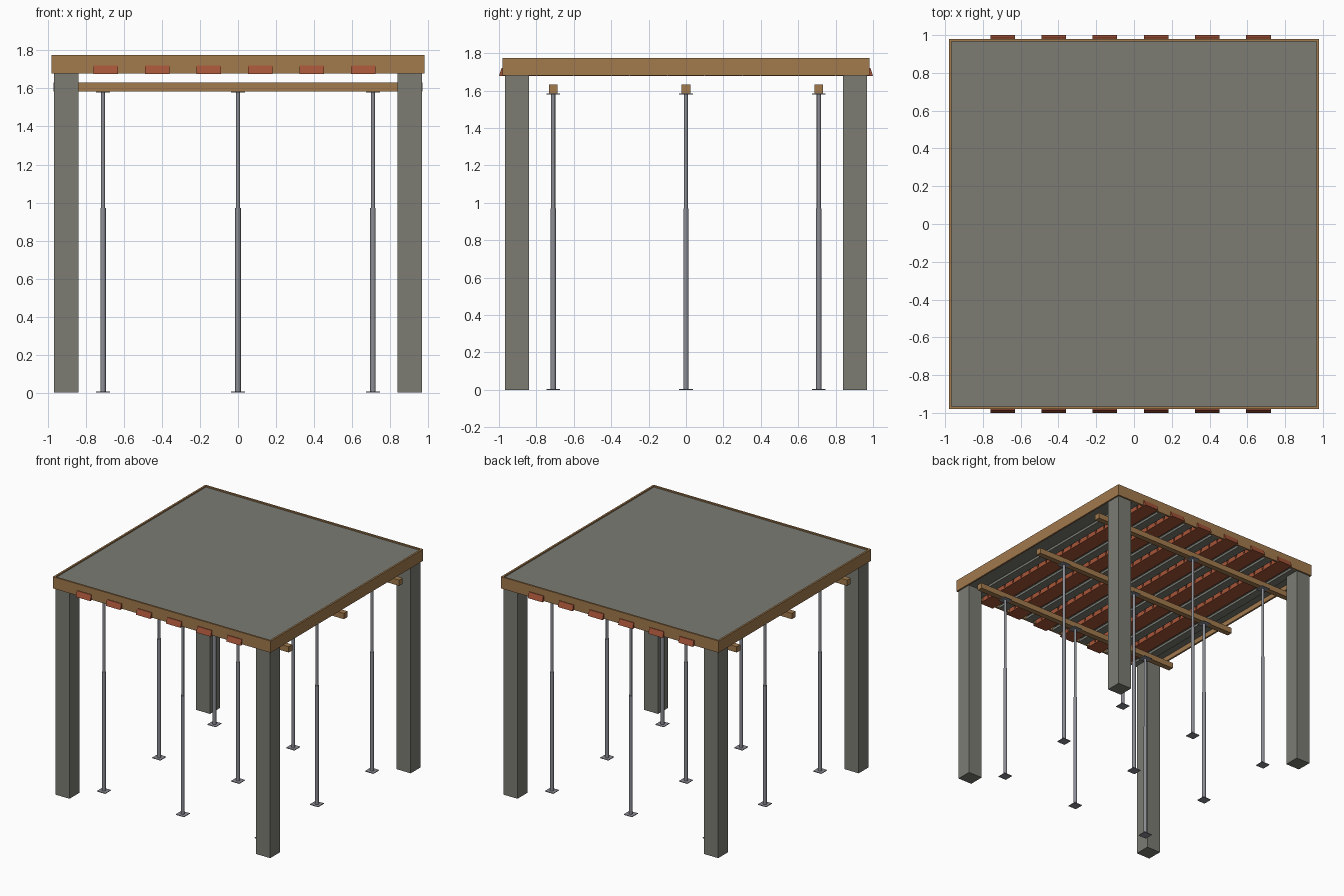
import bpy
import bmesh
from mathutils import Matrix, Vector

if "Cube" in bpy.data.objects:
    bpy.data.objects.remove(bpy.data.objects["Cube"], do_unlink=True)


def make_material(name, r, g, b):
    mat = bpy.data.materials.new(name)
    mat.use_nodes = True
    mat.diffuse_color = (r, g, b, 1)
    mat.node_tree.nodes["Principled BSDF"].inputs["Base Color"].default_value = (r, g, b, 1)
    return mat


CONCRETE = make_material("concrete grey", 0.20, 0.20, 0.175)
WOOD = make_material("timber brown", 0.36, 0.195, 0.075)
CLAY = make_material("fired clay red", 0.38, 0.09, 0.04)
STEEL = make_material("prop steel", 0.26, 0.27, 0.30)


def add_box(bm, x0, x1, y0, y1, z0, z1):
    size = Matrix.Diagonal((x1 - x0, y1 - y0, z1 - z0, 1))
    centre = Matrix.Translation(((x0 + x1) / 2, (y0 + y1) / 2, (z0 + z1) / 2))
    return bmesh.ops.create_cube(bm, size=1, matrix=centre @ size)["verts"]


def add_tube(bm, x, y, z0, z1, radius):
    bmesh.ops.create_cone(bm, cap_ends=True, segments=16, radius1=radius, radius2=radius,
                          depth=z1 - z0, matrix=Matrix.Translation((x, y, (z0 + z1) / 2)))


def finish(bm, name, mat, smooth=False):
    mesh = bpy.data.meshes.new(name)
    bm.to_mesh(mesh)
    bm.free()
    mesh.materials.append(mat)
    obj = bpy.data.objects.new(name, mesh)
    bpy.context.collection.objects.link(obj)
    if smooth:
        bpy.ops.object.select_all(action="DESELECT")
        obj.select_set(True)
        bpy.context.view_layer.objects.active = obj
        bpy.ops.object.shade_smooth_by_angle()
    return obj


def box_object(name, mat, *bounds):
    bm = bmesh.new()
    add_box(bm, *bounds)
    return finish(bm, name, mat)


EDGE, INNER = 0.98, 0.965
SOFFIT, TOP = 1.68, 1.775

# Corner columns
for sx, xname in ((-1, "right"), (1, "left")):
    for sy, yname in ((-1, "front"), (1, "back")):
        xs = sorted((sx * 0.84, sx * 0.967))
        ys = sorted((sy * 0.84, sy * 0.967))
        box_object(f"column_{yname}_{xname}", CONCRETE, *xs, *ys, 0, SOFFIT)

# Poured slab, slightly below the rim of the edge boards
box_object("slab", CONCRETE, -INNER, INNER, -INNER, INNER, 1.72, TOP - 0.01)

# Edge boards
box_object("edge_board_front", WOOD, -EDGE, EDGE, -EDGE, -INNER, SOFFIT, TOP)
box_object("edge_board_back", WOOD, -EDGE, EDGE, INNER, EDGE, SOFFIT, TOP)
box_object("edge_board_left", WOOD, INNER, EDGE, -INNER, INNER, SOFFIT, TOP)
box_object("edge_board_right", WOOD, -EDGE, -INNER, -INNER, INNER, SOFFIT, TOP)

# Rows of clay infill blocks, each block tapering upwards at its ends
PITCH, ROWS, PER_ROW = 0.271, 6, 20
for row in range(ROWS):
    x = -0.696 + row * PITCH
    bm = bmesh.new()
    for i in range(PER_ROW):
        y = -1 + (i + 0.5) * 2 / PER_ROW
        for v in add_box(bm, x - 0.065, x + 0.065, y - 0.05, y + 0.05, SOFFIT - 0.003, 1.722):
            if v.co.z > 1.7:
                v.co.y = y + (v.co.y - y) * 0.72
    finish(bm, f"clay_blocks_{row + 1}", CLAY)

# Precast joists between the block rows: flange and web
for i in range(ROWS + 1):
    x = -0.696 + (i - 0.5) * PITCH
    bm = bmesh.new()
    add_box(bm, x - 0.035, x + 0.035, -INNER, INNER, SOFFIT, 1.70)
    add_box(bm, x - 0.015, x + 0.015, -INNER, INNER, 1.70, 1.725)
    finish(bm, f"joist_{i + 1}", CONCRETE)

# Timber bearers and the telescopic props under them
SPACING = 0.71
for j in (-1, 0, 1):
    y = j * SPACING
    box_object(f"bearer_{j + 2}", WOOD, -0.97, 0.97, y - 0.023, y + 0.023, 1.585, 1.632)
    for i in (-1, 0, 1):
        x = i * SPACING
        bm = bmesh.new()
        for z in (0, 1.58):
            add_box(bm, x - 0.037, x + 0.037, y - 0.037, y + 0.037, z, z + 0.005)
        add_tube(bm, x, y, 0.005, 0.97, 0.0145)
        add_tube(bm, x, y, 0.97, 1.58, 0.011)
        finish(bm, f"prop_{j + 2}_{i + 2}", STEEL, smooth=True)
